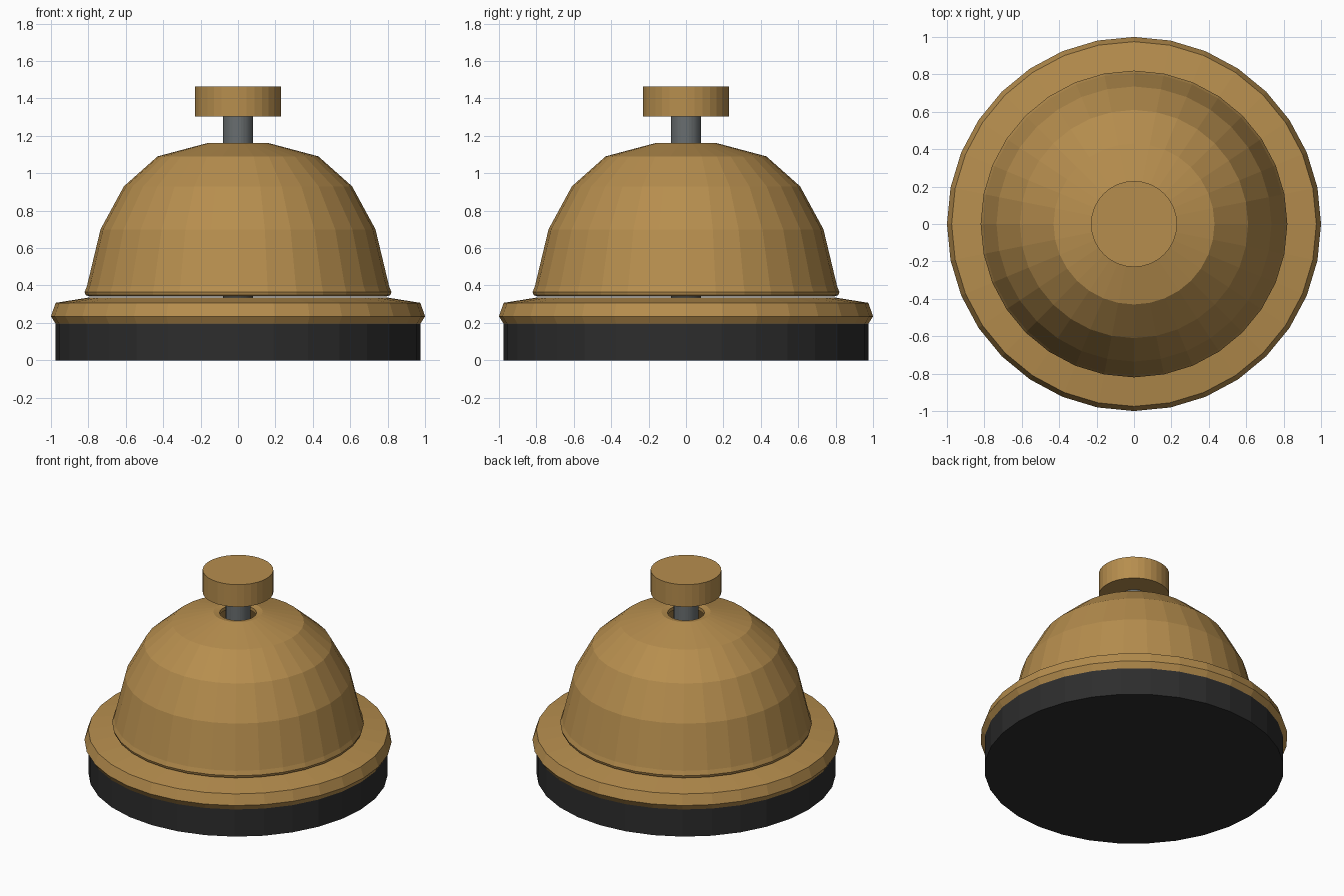
import bpy
import bmesh
import math

cube = bpy.data.objects.get("Cube")
if cube:
    bpy.data.objects.remove(cube, do_unlink=True)

SIDES = 32


def material(name, colour):
    mat = bpy.data.materials.new(name)
    mat.use_nodes = True
    rgba = (*colour, 1.0)
    mat.diffuse_color = rgba
    mat.node_tree.nodes["Principled BSDF"].inputs["Base Color"].default_value = rgba
    return mat


brass = material("brass", (0.47, 0.27, 0.076))
black = material("black_rubber", (0.026, 0.026, 0.026))
steel = material("grey_steel", (0.14, 0.155, 0.16))


def lathe(name, profile, mat, closed=False):
    """Revolve (radius, height) points around z; open profiles get end caps."""
    bm = bmesh.new()
    rings = []
    for r, z in profile:
        angles = [2 * math.pi * i / SIDES for i in range(SIDES)]
        rings.append([bm.verts.new((r * math.cos(a), r * math.sin(a), z)) for a in angles])
    pairs = list(zip(rings, rings[1:]))
    if closed:
        pairs.append((rings[-1], rings[0]))
    else:
        bm.faces.new(rings[0])
        bm.faces.new(rings[-1])
    for low, high in pairs:
        for i in range(SIDES):
            j = (i + 1) % SIDES
            bm.faces.new((low[i], low[j], high[j], high[i]))
    bmesh.ops.recalc_face_normals(bm, faces=bm.faces)
    mesh = bpy.data.meshes.new(name)
    bm.to_mesh(mesh)
    bm.free()
    mesh.materials.append(mat)
    obj = bpy.data.objects.new(name, mesh)
    bpy.context.collection.objects.link(obj)
    return obj


# Rubber foot and the brass plate resting on it
lathe("rubber_foot", [(0.975, 0), (0.975, 0.195)], black)
lathe("base_plate", [(0.975, 0.195), (1.0, 0.235), (0.975, 0.307), (0.80, 0.335)], brass)

# Hollow dome with a beaded rim and an open hole at the top
outer = [(0.79, 0.34), (0.815, 0.348), (0.82, 0.365), (0.808, 0.395),
         (0.735, 0.70), (0.61, 0.93), (0.43, 1.09), (0.16, 1.162)]
inner = [(0.12, 1.155), (0.12, 1.13), (0.41, 1.06), (0.585, 0.91),
         (0.705, 0.69), (0.775, 0.395)]
lathe("bell_dome", outer + inner, brass, closed=True)

# Plunger rod and push button
lathe("plunger_rod", [(0.08, 0.335), (0.08, 1.305)], steel)
lathe("push_button", [(0.23, 1.303), (0.23, 1.463)], brass)
